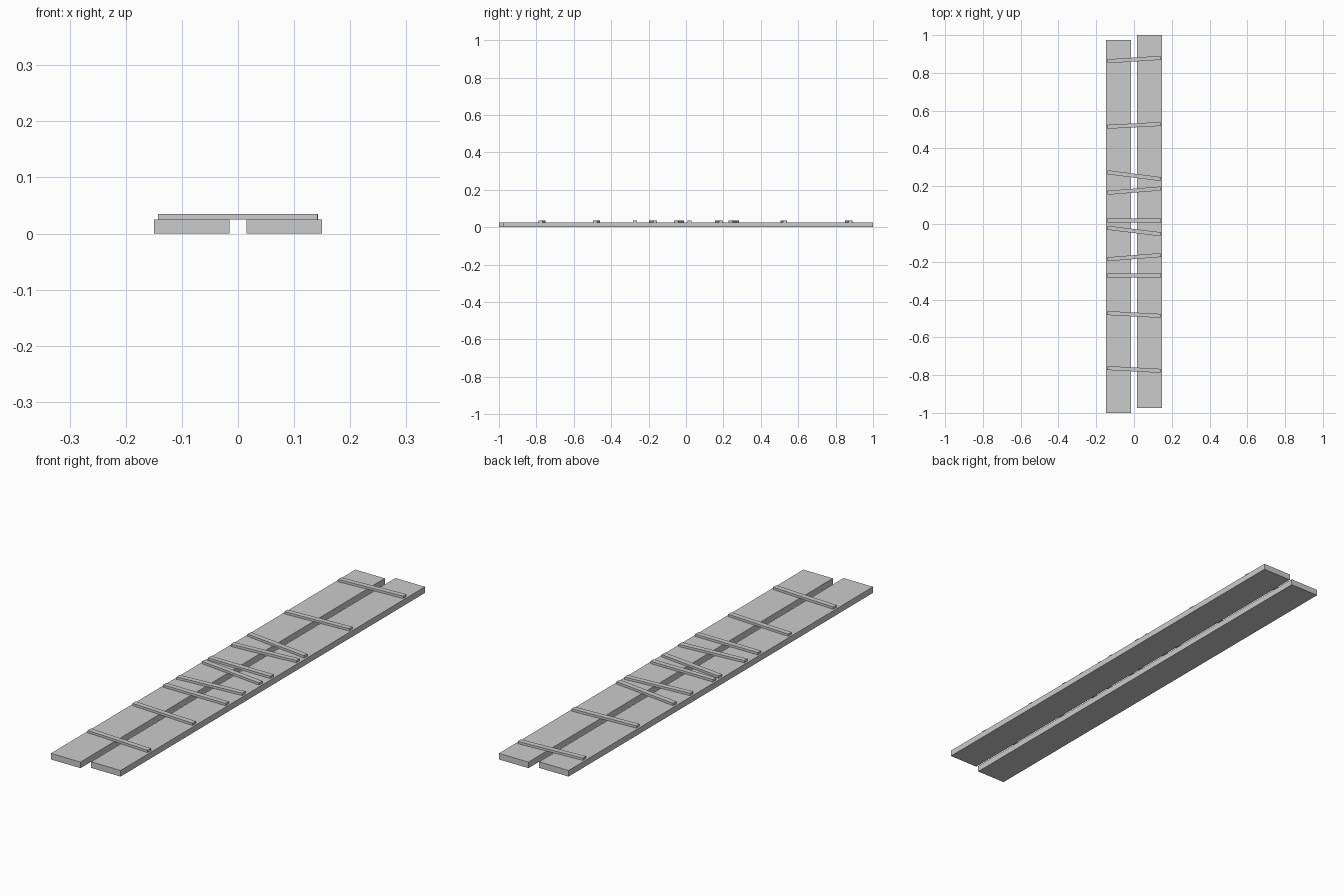
import bpy, math

if "Cube" in bpy.data.objects:
    bpy.data.objects.remove(bpy.data.objects["Cube"])


def box(name, center, size, angle=0.0):
    bpy.ops.mesh.primitive_cube_add(size=1, location=center, rotation=(0, 0, angle))
    ob = bpy.context.object
    ob.name = name
    ob.scale = size
    return ob


BOARD_TOP = 0.025
STRIP_H = 0.0095
STRIP_W = 0.021
SPAN = 0.265  # distance in x between the strip end centres used below

# Two long planks, slightly offset lengthwise
box("left_plank", (-0.0825, -0.0125, BOARD_TOP / 2), (0.134, 1.975, BOARD_TOP))
box("right_plank", (0.0825, 0.0125, BOARD_TOP / 2), (0.134, 1.975, BOARD_TOP))

# Thin cross strips: y at the left end, y at the right end
strips = [
    (0.862, 0.879), (0.515, 0.529), (0.273, 0.239), (0.166, 0.187),
    (0.018, 0.018), (-0.021, -0.053), (-0.186, -0.165), (-0.273, -0.273),
    (-0.472, -0.486), (-0.763, -0.777),
]
for i, (yl, yr) in enumerate(strips):
    a = math.atan2(yr - yl, SPAN)
    box(f"cross_strip_{i + 1}", (0, (yl + yr) / 2, BOARD_TOP + STRIP_H / 2),
        (0.284, STRIP_W, STRIP_H), a)
